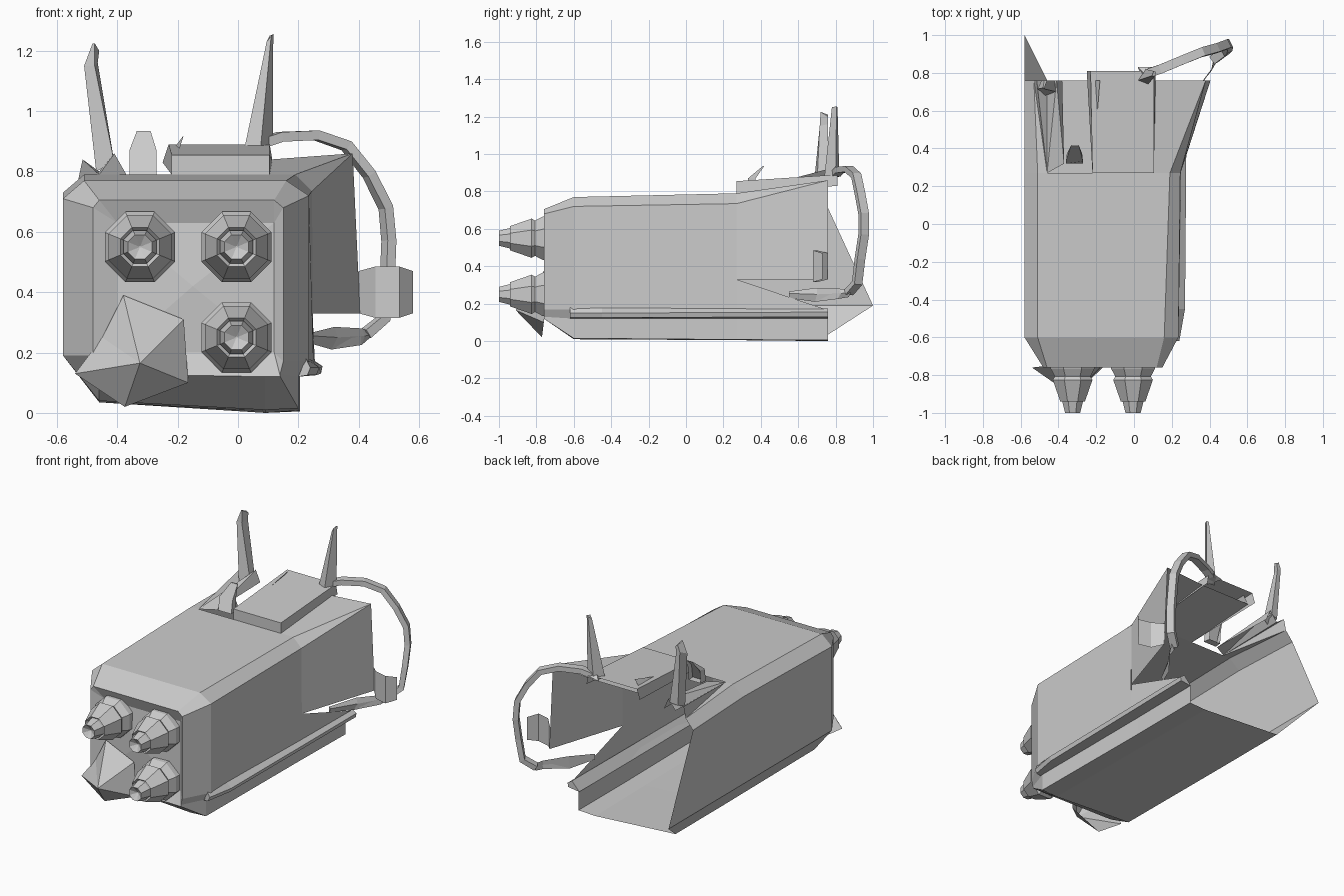
import bpy, math
from mathutils import Vector


def mesh(name, verts, faces):
    me = bpy.data.meshes.new(name)
    me.from_pydata([tuple(v) for v in verts], [], faces)
    me.update()
    ob = bpy.data.objects.new(name, me)
    bpy.context.collection.objects.link(ob)
    return ob


def loft(name, rings, closed=True, cap_start=False, cap_end=False):
    n = len(rings[0])
    verts = [p for r in rings for p in r]
    faces = []
    for k in range(len(rings) - 1):
        for i in range(n if closed else n - 1):
            j = (i + 1) % n
            faces.append((k*n + i, k*n + j, (k+1)*n + j, (k+1)*n + i))
    if cap_start:
        faces.append(tuple(range(n))[::-1])
    if cap_end:
        faces.append(tuple(range((len(rings)-1)*n, len(rings)*n)))
    return mesh(name, verts, faces)


def at_y(y, pts):
    return [(x, y, z) for x, z in pts]


# Main shell: chamfered sections, from left wall over the roof and round the floor
front = [(-.48, .19), (-.48, .68), (-.46, .705), (.12, .705), (.15, .68),
         (.15, .17), (.14, .13), (.14, .12), (.09, .12), (-.46, .13)]
inner = [(max(-.40, min(.12, x)), max(.2, min(.63, z))) for x, z in front]
mid = [(-.58, .19), (-.58, .71), (-.51, .77), (.16, .77), (.235, .72),
       (.235, .17), (.2, .12), (.2, .015), (.09, .01), (-.46, .04)]
rear = [(-.58, .19), (-.58, .73), (-.51, .79), (.19, .79), (.245, .735),
        (.25, .17), (.2, .12), (.2, .008), (.09, .005), (-.46, .035)]
loft("body_shell", [at_y(-.73, inner), at_y(-.76, front), at_y(-.6, mid), at_y(.27, rear)])
mesh("front_panel", [(-.40, -.73, .2), (.12, -.73, .2), (.12, -.73, .63), (-.40, -.73, .63),
                     (-.15, -.75, .42)], [(0, 1, 4), (1, 2, 4), (2, 3, 4), (3, 0, 4)])

# Open rear: floor and left wall carry on, the left wall ends in a point
order = [5, 6, 7, 8, 9, 0, 1, 2]
ends = [(.255, .76, .165), (.205, .76, .12), (.205, .76, .005), (.09, .76, 0),
        (-.46, .76, .035), (-.58, 1.0, .19), (-.58, .76, .71), (-.53, .76, .77)]
loft("rear_floor_and_left_wall", [[at_y(.27, rear)[i] for i in order], ends], closed=False)

# Right wall bent outward, with a torn remnant below
mesh("flared_right_wall",
     [(.19, .27, .79), (.245, .27, .735), (.247, .27, .33), (.405, .76, .33), (.38, .76, .86),
      (.25, .27, .17), (.255, .76, .165)],
     [(0, 1, 4), (1, 2, 3, 4), (2, 5, 6)])
mesh("rear_roof", [(-.22, .27, .79), (.19, .27, .79), (.38, .76, .86), (.11, .76, .84),
                   (-.24, .76, .84), (-.18, .76, .92)],
     [(0, 1, 2, 3, 4), (0, 4, 5)])
# Torn roof strips on the left
mesh("torn_left_roof",
     [(-.51, .27, .79), (-.46, .27, .79), (-.53, .76, .77), (-.515, .76, .84), (-.46, .76, .80),
      (-.41, .76, .86), (-.37, .32, .79), (-.38, .76, .79)],
     [(0, 1, 2), (1, 3, 2), (1, 4, 3), (1, 5, 4), (1, 6, 5), (6, 7, 5)])

# Raised roof box, open underneath
loft("roof_box", [[(-.22, .27, .79), (-.22, .27, .855), (.105, .27, .855), (.105, .27, .79)],
                  [(-.25, .81, .83), (-.23, .81, .89), (.105, .81, .89), (.115, .81, .83)]],
     closed=False, cap_start=True)

# Side rail along the lower right edge
loft("lower_rail", [at_y(-.62, [(.225, .18), (.24, .15), (.23, .125), (.2, .12)]),
                    at_y(-.45, [(.235, .18), (.27, .15), (.26, .125), (.2, .12)]),
                    at_y(.76, [(.25, .175), (.28, .155), (.275, .13), (.2, .12)])],
     cap_start=True, cap_end=True)


def ring(cx, cz, y, r, n=8, square=0.0):
    out = []
    for i in range(n):
        a = math.tau * (i + .5) / n
        c, s = math.cos(a), math.sin(a)
        k = r / math.cos(math.pi / n)
        if square:
            m = max(abs(c), abs(s))
            k = r * (1 - square + square / m) * 1.06
        out.append((cx + c*k, y, cz + s*k))
    return out


# Three nozzles: square collar, tapered cup, small tip with inset point
for i, (cx, cz) in enumerate([(-.325, .55), (-.005, .55), (-.005, .25)]):
    loft(f"nozzle_collar_{i}", [ring(cx, cz, -.73, .11, 8, 1), ring(cx, cz, -.765, .11, 8, 1),
                                ring(cx, cz, -.815, .085, 8, 1)], cap_end=True)
    loft(f"nozzle_cup_{i}", [ring(cx, cz, y, r) for y, r in
                             ((-.80, .09), (-.825, .105), (-.94, .065), (-.92, .05))],
         cap_start=True, cap_end=True)
    loft(f"nozzle_tip_{i}", [ring(cx, cz, y, r) for y, r in
                             ((-.92, .055), (-.94, .055), (-1.0, .04), (-.975, .003))], cap_end=True)

# Crumpled lump in the lower left corner
rim = [(-.38, -.75, .39), (-.18, -.76, .31), (-.165, -.76, .10), (-.375, -.77, .02),
       (-.54, -.76, .13), (-.45, -.75, .25)]
mesh("crumpled_nozzle", rim + [(-.325, -.91, .165)], [(i, (i+1) % 6, 6) for i in range(6)])


# Antennas: tapered blades with a slanted top
def blade(name, base, top):
    loft(name, [base, top], cap_start=True, cap_end=True)


blade("right_antenna", [(.02, .76, .87), (.075, .74, .88), (.115, .80, .89), (.06, .82, .88)],
      [(.095, .785, 1.23), (.11, .78, 1.25), (.117, .805, 1.255), (.105, .81, 1.25)])
loft("left_antenna", [
    [(-.47, .68, .80), (-.41, .70, .83), (-.42, .76, .84), (-.47, .75, .83)],
    [(-.51, .715, 1.15), (-.475, .715, 1.15), (-.465, .76, 1.16), (-.49, .76, 1.17)],
    [(-.482, .72, 1.225), (-.475, .72, 1.225), (-.46, .76, 1.20), (-.475, .76, 1.21)]],
    cap_start=True, cap_end=True)

# Small leaning hood on the roof
hood = [(-.36, .79), (-.36, .87), (-.335, .935), (-.29, .935), (-.27, .87), (-.27, .79)]
loft("roof_hood", [[(x, .32 + max(0, z - .86)*1.2, z) for x, z in hood],
                   [(x*.9 - .0315, .365 + max(0, z - .86)*.7, z) for x, z in hood]],
     cap_start=True)


# Loose cable: flat strip swept along a path
def strip(name, path, w, t):
    path = [Vector(p) for p in path]
    side = Vector((.45, -.9, 0)).normalized()
    rings = []
    for i, p in enumerate(path):
        d = (path[min(i+1, len(path)-1)] - path[max(i-1, 0)]).normalized()
        s = (side - d * side.dot(d)).normalized()
        u = d.cross(s)
        rings.append([p + s*w + u*t, p - s*w + u*t, p - s*w - u*t, p + s*w - u*t])
    return loft(name, rings, cap_start=True, cap_end=True)


strip("loose_cable", [(.08, .80, .895), (.14, .82, .915), (.26, .87, .92), (.36, .91, .885),
                      (.435, .93, .79), (.49, .95, .68), (.50, .95, .57), (.495, .93, .44),
                      (.48, .915, .31), (.42, .87, .26)], .024, .016)
loft("cable_end", [[(.43, .88, .275), (.45, .88, .26), (.42, .87, .235)],
                   [(.41, .82, .28), (.42, .83, .255), (.41, .81, .225)],
                   [(.32, .70, .285), (.33, .70, .25), (.31, .69, .21)],
                   [(.24, .55, .265), (.25, .55, .255), (.24, .55, .23)]],
     cap_start=True, cap_end=True)

# Bent bracket plate at the back right
plan = [(.40, .76, .33, .47), (.455, .70, .315, .485), (.535, .68, .315, .485), (.58, .73, .33, .47)]
loft("bent_bracket", [[(x, y, a) for x, y, a, b in plan],
                      [(x, y, b) for x, y, a, b in plan]], closed=False)

# Antenna foot barb
mesh("antenna_foot", [(.02, .83, .88), (.11, .83, .90), (.06, .74, .87), (.06, .79, .91)],
     [(0, 1, 2), (0, 1, 3), (1, 2, 3), (2, 0, 3)])
